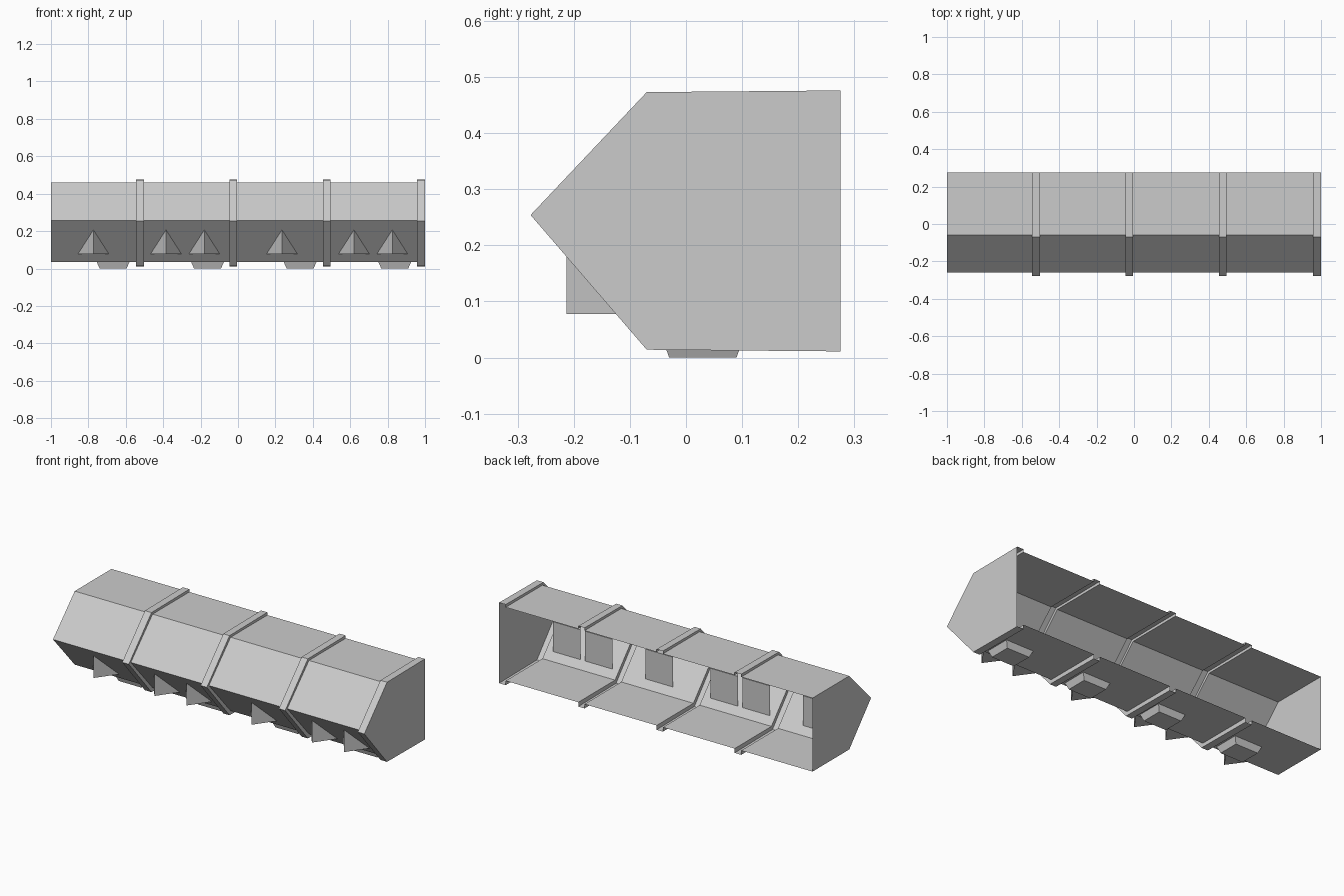
import bpy, bmesh

if "Cube" in bpy.data.objects:
    bpy.data.objects.remove(bpy.data.objects["Cube"])

# Cross-sections (y, z), from roof back edge round the front to floor back edge
BODY = [(0.275, 0.46), (-0.06, 0.46), (-0.258, 0.257), (-0.06, 0.036), (0.275, 0.036)]
RIB = [(0.275, 0.476), (-0.07, 0.473), (-0.277, 0.254), (-0.07, 0.014), (0.275, 0.011)]


def finish(name, bm):
    me = bpy.data.meshes.new(name)
    bm.to_mesh(me)
    bm.free()
    ob = bpy.data.objects.new(name, me)
    bpy.context.collection.objects.link(ob)
    return ob


def loft(name, rings, closed=True):
    """Skin rings of 3D points and cap both ends."""
    bm = bmesh.new()
    loops = [[bm.verts.new(p) for p in ring] for ring in rings]
    n = len(loops[0])
    for a, b in zip(loops, loops[1:]):
        for i in range(n if closed else n - 1):
            j = (i + 1) % n
            bm.faces.new((a[i], a[j], b[j], b[i]))
    bm.faces.new(loops[0])
    bm.faces.new(loops[-1][::-1])
    bmesh.ops.recalc_face_normals(bm, faces=bm.faces)
    return finish(name, bm)


# Open-backed trough shell with raised ribs and closed ends
stations = [(-1.0, BODY)]
for x0, x1 in ((-0.545, -0.503), (-0.045, -0.005), (0.455, 0.495), (0.958, 1.0)):
    stations += [(x0, BODY), (x0, RIB), (x1, RIB)]
    if x1 < 1:
        stations.append((x1, BODY))
loft("trough_shell", [[(x, y, z) for y, z in prof] for x, prof in stations], closed=False)

# Triangular blocks poking through the lower front slope
for i, x in enumerate((-0.773, -0.385, -0.18, 0.235, 0.62, 0.825)):
    tri = [(x, -0.213), (x + 0.088, -0.09), (x - 0.088, -0.09)]
    loft(f"front_wedge_{i + 1}", [[(a, b, z) for a, b in tri] for z in (0.078, 0.25)])


# Tapered feet under the floor
def rect(x, hx, y0, y1, z):
    return [(x - hx, y0, z), (x + hx, y0, z), (x + hx, y1, z), (x - hx, y1, z)]


for i, x in enumerate((-0.668, -0.163, 0.332, 0.838)):
    loft(f"foot_pad_{i + 1}", [rect(x, 0.072, -0.03, 0.09, 0.0),
                               rect(x, 0.088, -0.043, 0.103, 0.036)])
